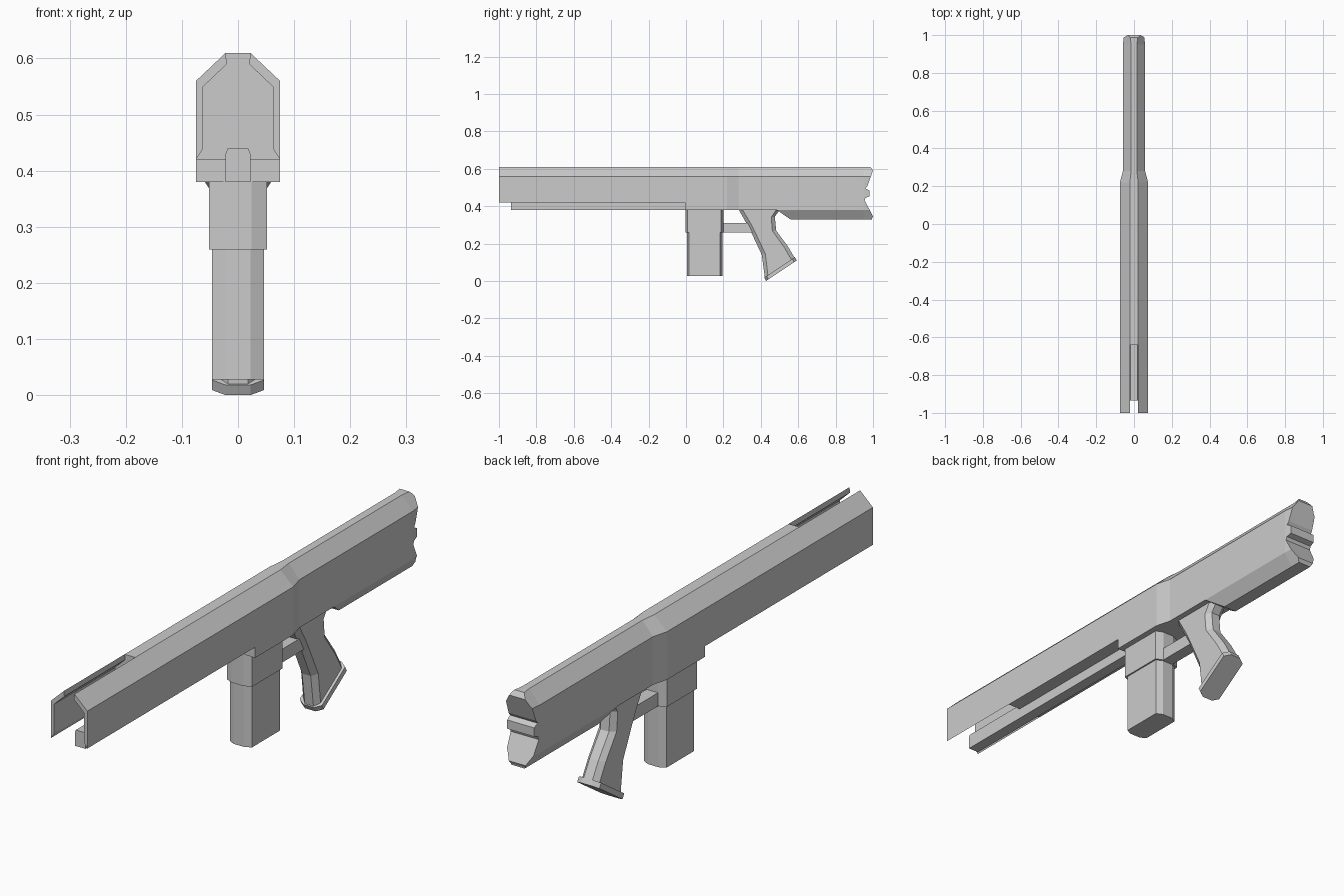
import bpy, bmesh
from mathutils import Vector

if "Cube" in bpy.data.objects:
    bpy.data.objects.remove(bpy.data.objects["Cube"])


def loft(name, rings):
    """Closed solid through a series of equal-length point rings."""
    bm = bmesh.new()
    loops = [[bm.verts.new(p) for p in r] for r in rings]
    n = len(loops[0])
    for a, b in zip(loops, loops[1:]):
        for i in range(n):
            j = (i + 1) % n
            bm.faces.new((a[i], a[j], b[j], b[i]))
    bm.faces.new(loops[0])
    bm.faces.new(loops[-1])
    bmesh.ops.recalc_face_normals(bm, faces=bm.faces)
    me = bpy.data.meshes.new(name)
    bm.to_mesh(me)
    bm.free()
    ob = bpy.data.objects.new(name, me)
    bpy.context.collection.objects.link(ob)
    return ob


def section(y, half):
    """Symmetric cross-section at y from a right-hand half outline (x, z)."""
    return [(x, y, z) for x, z in half] + [(-x, y, z) for x, z in reversed(half)]


def octagon(f, b, w, t, c):
    """Chamfered ring between front and back points (y, z)."""
    f, b = Vector(f), Vector(b)
    d = (b - f).normalized() * c
    half = [(t, f), (w, f + d), (w, b - d), (t, b)]
    return [(x, *p) for x, p in half] + [(-x, *p) for x, p in reversed(half)]


def prism(name, outline, w):
    """Side outline (y, z) extruded across x."""
    return loft(name, [[(x, y, z) for y, z in outline] for x in (-w, w)])


# open muzzle: two thin shell walls with a slot between them
wall = [(.075, .42), (.075, .56), (.022, .61), (.02, .59), (.062, .55), (.062, .44)]
for side, s in (("right", 1), ("left", -1)):
    loft(f"muzzle_wall_{side}", [[(s * x, y, z) for x, z in wall] for y in (-1, -.64)])

# solid front body and receiver narrowing toward the stock
def body(y, w, t, zb):
    return section(y, [(w, zb), (w, .56), (t, .61)])

loft("front_body", [body(-.64, .075, .022, .42), body(-.005, .075, .022, .42)])
loft("receiver", [body(-.005, .075, .022, .38), body(.22, .075, .022, .38),
                  body(.28, .059, .015, .38)])

# lower centre rail
rail = [(.022, .38), (.022, .43), (.018, .44)]
loft("lower_rail", [section(-.935, rail), section(.01, rail)])

# stock: eight-sided section trimmed by a side outline
def stock_ring(y, t, w=.059):
    return section(y, [(.027, .33), (w, .38), (w, .56), (t, .61)])

stock = loft("stock", [stock_ring(.28, .015), stock_ring(.95, .015),
                       stock_ring(1.0, .022, .053), stock_ring(1.02, .022, .05)])
outline = [(.2, .38), (.485, .38), (.56, .329), (.56, .3), (.99, .3), (.995, .335),
           (1, .345), (.955, .432), (.96, .445), (.98, .452), (.98, .485),
           (.96, .495), (.97, .508), (1, .592), (.985, .612), (.985, .7), (.2, .7)]
cutter = prism("stock_outline_cutter", outline, .2)
cutter.hide_render = True
mod = stock.modifiers.new("trim", "BOOLEAN")
mod.operation = "INTERSECT"
mod.solver = "EXACT"
mod.object = cutter
bpy.context.view_layer.objects.active = stock
bpy.ops.object.modifier_apply(modifier=mod.name)
bpy.data.objects.remove(cutter)

# magazine well and magazine
loft("magazine_well", [octagon((-.003, z), (.2, z), .052, .024, .012) for z in (.26, .385)])
loft("magazine", [octagon((.005, z), (.194, z), .046, .022, .012) for z in (.028, .27)])

# trigger guard bar
prism("trigger_guard", [(.19, .26), (.37, .26), (.36, .31), (.19, .31)], .024)

# grip with chamfered front and back edges
spine = [((.28, .385), (.505, .385)), ((.325, .305), (.475, .345)),
         ((.35, .258), (.482, .27)), ((.405, .14), (.545, .185)),
         ((.422, .015), (.582, .122))]
loft("grip", [octagon(f, b, .036, .018, .02) for f, b in spine])

# grip base plate
loft("grip_base", [octagon((.418, .018), (.582, .128), .046, .022, .016),
                   octagon((.428, 0), (.592, .11), .046, .022, .016)])
